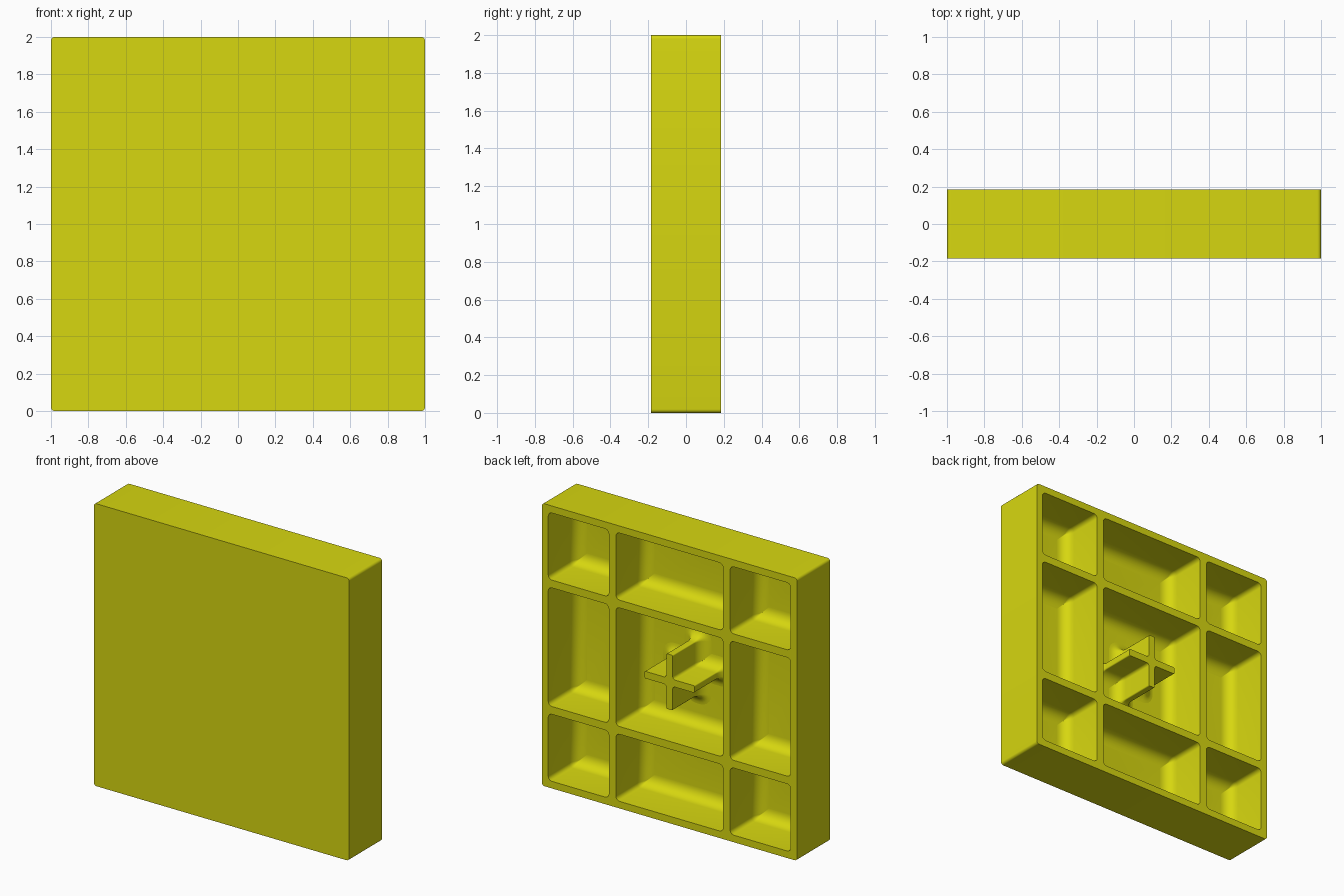
import bpy, bmesh, math
from mathutils import Vector

if "Cube" in bpy.data.objects:
    bpy.data.objects.remove(bpy.data.objects["Cube"])

BACK, FRONT = 0.185, -0.185
FLOOR = -0.135           # pocket floor depth
FILLET = 0.08            # fillet radius around the pocket floors
STEPS = 8

mat = bpy.data.materials.new("yellow plastic")
mat.diffuse_color = (0.68, 0.68, 0.005, 1)
mat.use_nodes = True
mat.node_tree.nodes["Principled BSDF"].inputs["Base Color"].default_value = mat.diffuse_color


def rounded(corners, radii, n=5):
    """Outline of a right-angled polygon with every corner rounded."""
    pts = []
    for i, (p, r) in enumerate(zip(corners, radii)):
        p = Vector(p)
        u = (Vector(corners[i - 1]) - p).normalized()
        v = (Vector(corners[(i + 1) % len(corners)]) - p).normalized()
        c = p + (u + v) * r
        for k in range(n + 1):
            t = math.pi / 2 * k / n
            pts.append(c - v * r * math.cos(t) - u * r * math.sin(t))
    return pts


def rect(x0, x1, z0, z1, r):
    return rounded([(x0, z0), (x1, z0), (x1, z1), (x0, z1)], [r] * 4)


def plus(half, length, r_in, r_out):
    corners, radii = [], []
    for k in range(4):
        c, s = round(math.cos(k * math.pi / 2)), round(math.sin(k * math.pi / 2))
        for x, z, r in ((length, -half, r_out), (length, half, r_out), (half, half, r_in)):
            corners.append((x * c - z * s, x * s + z * c))
            radii.append(r)
    return rounded(corners, radii)


def loft(bm, rings):
    """Closed skin through (outline, y) rings."""
    loops = [[bm.verts.new((p.x, y, p.y + 1)) for p in pts] for pts, y in rings]
    for a, b in zip(loops, loops[1:]):
        for i in range(len(a)):
            j = (i + 1) % len(a)
            bm.faces.new((a[i], a[j], b[j], b[i]))
    bm.faces.new(loops[0])
    bm.faces.new(loops[-1])


def finish(name, bm):
    bmesh.ops.recalc_face_normals(bm, faces=bm.faces[:])
    me = bpy.data.meshes.new(name)
    bm.to_mesh(me)
    bm.free()
    me.materials.append(mat)
    ob = bpy.data.objects.new(name, me)
    bpy.context.collection.objects.link(ob)
    return ob


def select(ob):
    bpy.ops.object.select_all(action='DESELECT')
    ob.select_set(True)
    bpy.context.view_layer.objects.active = ob


# floor fillet profile: (sideways offset, y), from wall to floor
arc = [(FILLET * (1 - math.cos(t)), FLOOR + FILLET * (1 - math.sin(t)))
       for t in (math.pi / 2 * k / STEPS for k in range(STEPS + 1))]

# square panel
bm = bmesh.new()
outer = rect(-1, 1, -1, 1, 0.02)
loft(bm, [(outer, FRONT), (outer, BACK)])
panel = finish("panel", bm)

# nine pockets in the back, leaving rim and ribs
bm = bmesh.new()
spans = [(-0.95, -0.475), (-0.42, 0.42), (0.475, 0.95)]
for x0, x1 in spans:
    for z0, z1 in spans:
        rings = [(rect(x0, x1, z0, z1, 0.03), BACK + 0.1)]
        rings += [(rect(x0 + d, x1 - d, z0 + d, z1 - d, max(0.03 - d, 0.002)), y)
                  for d, y in arc]
        loft(bm, rings)
cutter = finish("pocket_cutter", bm)
cutter.hide_render = True

mod = panel.modifiers.new("pockets", 'BOOLEAN')
mod.operation, mod.solver, mod.object = 'DIFFERENCE', 'EXACT', cutter
select(panel)
bpy.ops.object.modifier_apply(modifier=mod.name)
bpy.data.objects.remove(cutter)

# cross-shaped stem in the middle pocket, flared at its foot
bm = bmesh.new()
rings = [(plus(0.025, 0.195, 0.02, 0.008), BACK)]
rings += [(plus(0.025 + d, 0.195 + d, max(0.02 - d, 0.002), 0.008 + d), y) for d, y in arc]
rings.append((rings[-1][0], FLOOR - 0.02))
loft(bm, rings)
stem = finish("cross_stem", bm)

for ob in (panel, stem):
    select(ob)
    bpy.ops.object.shade_smooth_by_angle(angle=math.radians(30))
